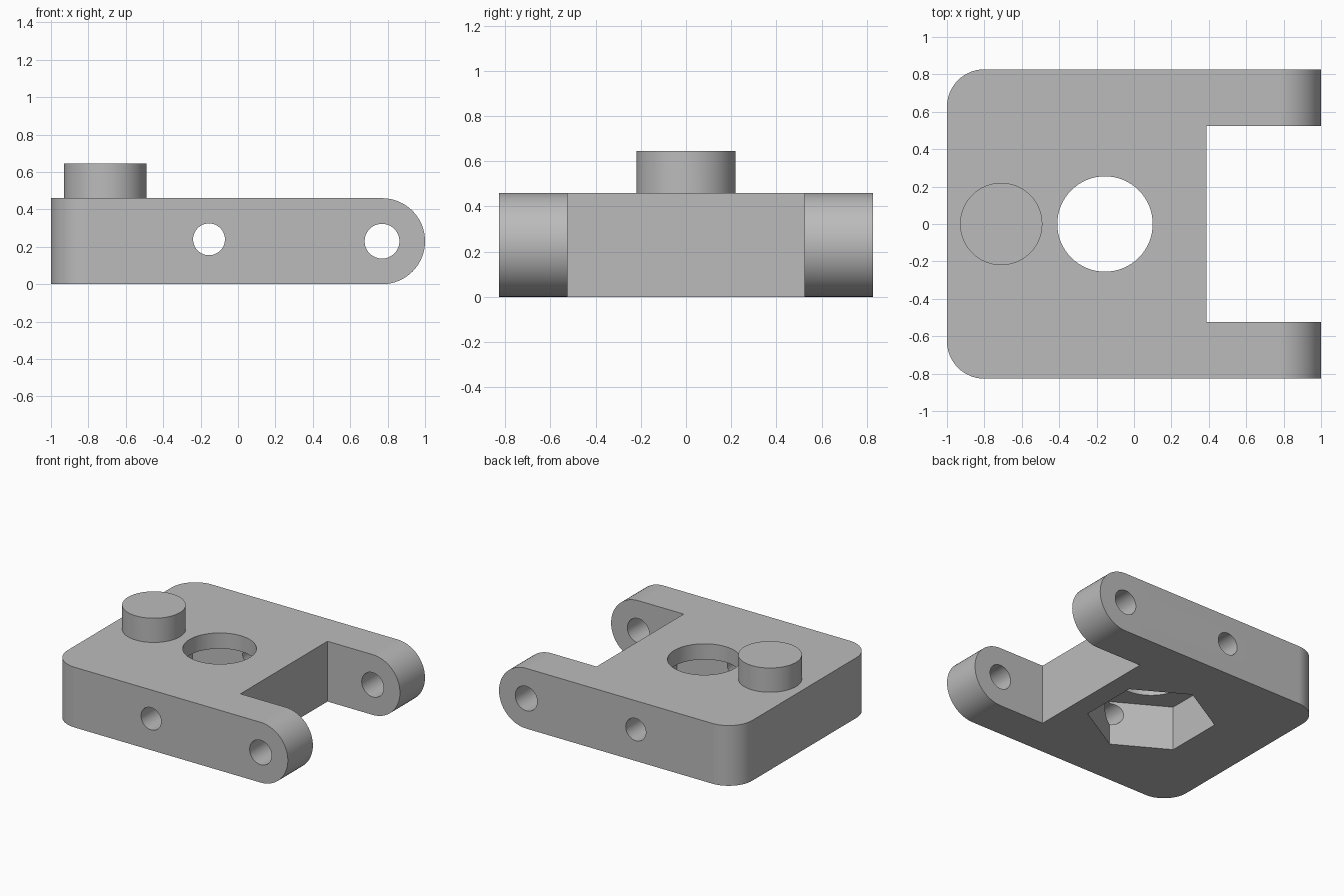
import bpy, bmesh, math
from mathutils import Matrix

HALF_W, HEIGHT = 0.827, 0.46
LUG_R = HEIGHT / 2
LUG_X = 1 - LUG_R
HOLE_X = -0.155

if "Cube" in bpy.data.objects:
    bpy.data.objects.remove(bpy.data.objects["Cube"], do_unlink=True)

grey = bpy.data.materials.new("plain grey")
grey.use_nodes = True
colour = (0.50, 0.50, 0.50, 1)
grey.diffuse_color = colour
grey.node_tree.nodes["Principled BSDF"].inputs["Base Color"].default_value = colour


def add_object(name, bm):
    mesh = bpy.data.meshes.new(name)
    bmesh.ops.recalc_face_normals(bm, faces=bm.faces)
    bm.to_mesh(mesh)
    bm.free()
    obj = bpy.data.objects.new(name, mesh)
    obj.data.materials.append(grey)
    bpy.context.collection.objects.link(obj)
    return obj


def prism(name, radius, depth, centre, sides=64, axis="Z"):
    bm = bmesh.new()
    turn = Matrix.Rotation(math.pi / 2, 4, "X") if axis == "Y" else Matrix()
    bmesh.ops.create_cone(bm, cap_ends=True, segments=sides, radius1=radius,
                          radius2=radius, depth=depth,
                          matrix=Matrix.Translation(centre) @ turn)
    return add_object(name, bm)


def box(name, size, centre):
    bm = bmesh.new()
    bmesh.ops.create_cube(bm, size=1, matrix=Matrix.Translation(centre) @ Matrix.Diagonal((*size, 1)))
    return add_object(name, bm)


def combine(target, tool, operation):
    mod = target.modifiers.new(tool.name, "BOOLEAN")
    mod.object, mod.operation, mod.solver = tool, operation, "EXACT"
    bpy.context.view_layer.objects.active = target
    bpy.ops.object.modifier_apply(modifier=mod.name)
    bpy.data.objects.remove(tool, do_unlink=True)


# Body: side profile with a round nose, extruded across the width
bm = bmesh.new()
steps = 32
profile = [(-1, HEIGHT), (-1, 0)]
for i in range(steps + 1):
    a = -math.pi / 2 + math.pi * i / steps
    profile.append((LUG_X + LUG_R * math.cos(a), LUG_R + LUG_R * math.sin(a)))
side = bm.faces.new([bm.verts.new((x, -HALF_W, z)) for x, z in profile])
swept = bmesh.ops.extrude_face_region(bm, geom=[side])["geom"]
bmesh.ops.translate(bm, vec=(0, 2 * HALF_W, 0),
                    verts=[v for v in swept if isinstance(v, bmesh.types.BMVert)])

# Rounded upright corners at the closed end
corners = [e for e in bm.edges if all(v.co.x < -0.99 for v in e.verts)
           and abs(e.verts[0].co.z - e.verts[1].co.z) > 0.1]
bmesh.ops.bevel(bm, geom=corners, offset=0.2, segments=14, profile=0.5, affect="EDGES")
body = add_object("hinge_block", bm)

# Slot between the two lugs, round bore and hexagonal pocket underneath
combine(body, box("slot", (1, 1.05, 1), (0.888, 0, 0.23)), "DIFFERENCE")
combine(body, prism("bore", 0.255, 2, (HOLE_X, 0, 0)), "DIFFERENCE")
combine(body, prism("hex_pocket", 0.447, 0.68, (HOLE_X, 0, 0), sides=6), "DIFFERENCE")

# Cross holes through the sides and the lugs
for name, x, z, radius in (("cross_hole", HOLE_X, 0.24, 0.085), ("pin_hole", LUG_X, 0.23, 0.093)):
    combine(body, prism(name, radius, 3, (x, 0, z), sides=48, axis="Y"), "DIFFERENCE")

# Round peg on top
combine(body, prism("peg", 0.22, 0.245, (-0.71, 0, 0.5225)), "UNION")

# Smooth curved walls, flat plane faces
bpy.ops.object.select_all(action="DESELECT")
body.select_set(True)
bpy.context.view_layer.objects.active = body
bpy.ops.object.shade_smooth_by_angle(angle=math.radians(30))
weighted = body.modifiers.new("even_normals", "WEIGHTED_NORMAL")
weighted.keep_sharp = True
